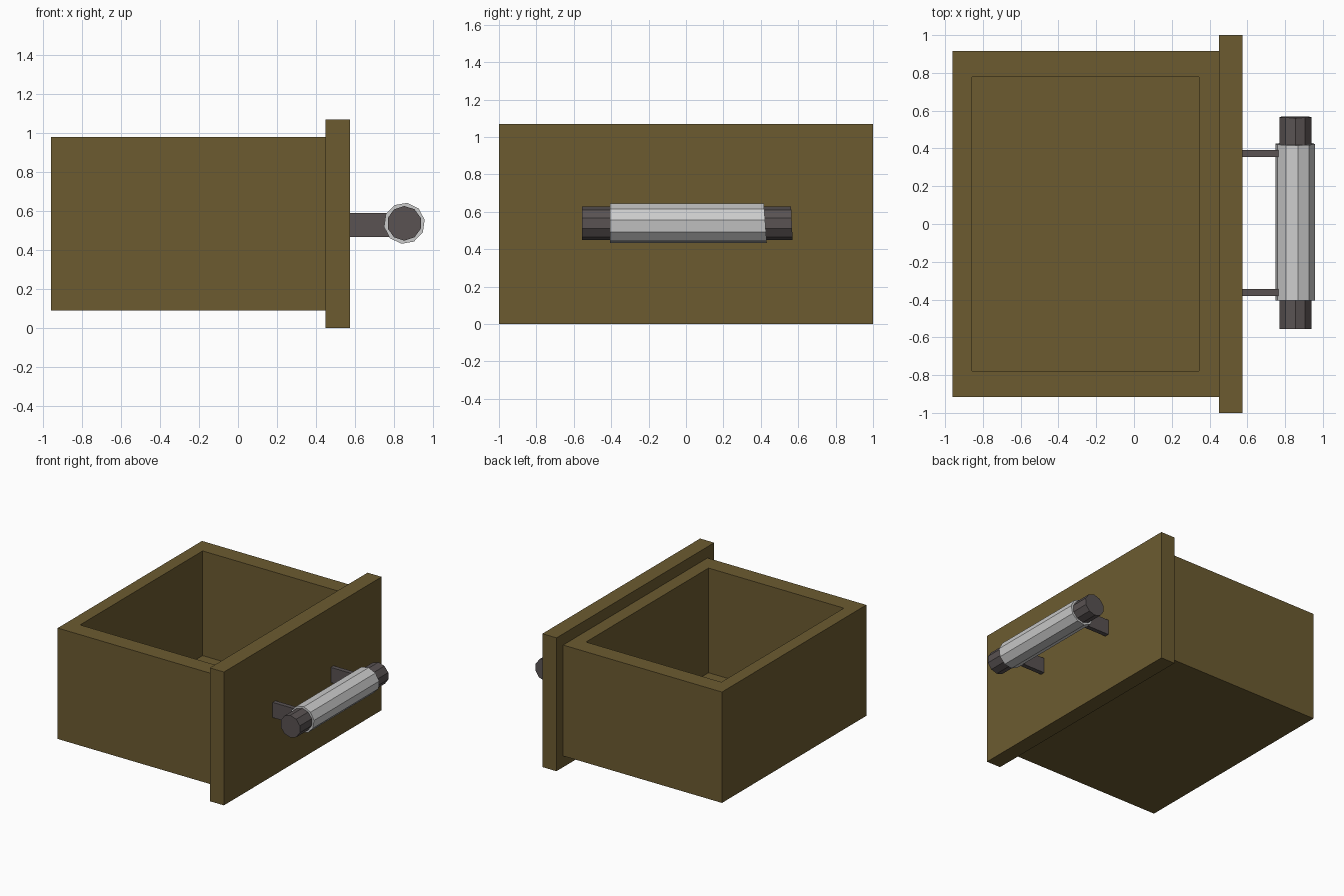
import bpy, bmesh
from math import cos, sin, pi, radians

if "Cube" in bpy.data.objects:
    bpy.data.objects.remove(bpy.data.objects["Cube"])


def material(name, rgb):
    m = bpy.data.materials.new(name)
    m.diffuse_color = (*rgb, 1)
    m.use_nodes = True
    m.node_tree.nodes["Principled BSDF"].inputs["Base Color"].default_value = m.diffuse_color
    return m


wood = material("brown_wood", (0.15, 0.105, 0.03))
dark = material("dark_metal", (0.10, 0.085, 0.085))
light = material("pale_metal", (0.55, 0.55, 0.53))


def finish(bm, name, mat):
    bmesh.ops.recalc_face_normals(bm, faces=bm.faces[:])
    me = bpy.data.meshes.new(name)
    bm.to_mesh(me)
    bm.free()
    me.materials.append(mat)
    ob = bpy.data.objects.new(name, me)
    bpy.context.collection.objects.link(ob)
    return ob


def box_mesh(lo, hi):
    bm = bmesh.new()
    bmesh.ops.create_cube(bm, size=1)
    for v in bm.verts:
        v.co = [lo[i] if v.co[i] < 0 else hi[i] for i in range(3)]
    return bm


def rod(name, r, y0, y1, phase, slant, mat, cx=0.854, cz=0.538, sides=10):
    """Faceted rod along y; slant tips the +y end face slightly."""
    bm = bmesh.new()
    rings = []
    for y, s in ((y0, 0), (y1, slant)):
        ring = []
        for k in range(sides):
            a = radians(phase) + 2 * pi * k / sides
            ring.append(bm.verts.new((cx + r * cos(a), y - s * sin(a), cz + r * sin(a))))
        rings.append(ring)
        bm.faces.new(ring)
    for k in range(sides):
        n = (k + 1) % sides
        bm.faces.new((rings[0][k], rings[0][n], rings[1][n], rings[1][k]))
    return finish(bm, name, mat)


# Drawer box: top face inset to the rim, then pushed down to the inner floor
bm = box_mesh((-0.96, -0.915, 0.09), (0.45, 0.915, 0.98))
top = max(bm.faces, key=lambda f: f.calc_center_median().z)
bmesh.ops.inset_individual(bm, faces=[top], thickness=0.1)
for v in top.verts:
    v.co.x = -0.858 if v.co.x < -0.25 else 0.344
    v.co.y = 0.777 if v.co.y > 0 else -0.777
ext = bmesh.ops.extrude_discrete_faces(bm, faces=[top])
for v in ext["faces"][0].verts:
    v.co.z = 0.14
finish(bm, "drawer_box", wood)

# Front panel
finish(box_mesh((0.45, -1, 0), (0.575, 1, 1.07)), "front_panel", wood)

# Handle brackets
for side, y in (("left", -0.363), ("right", 0.373)):
    finish(box_mesh((0.575, y - 0.018, 0.468), (0.82, y + 0.018, 0.59)),
           f"handle_bracket_{side}", dark)

# Handle bar and grip sleeve
rod("handle_bar", 0.089, -0.556, 0.566, 18, 0.004, dark)
rod("handle_grip", 0.106, -0.405, 0.424, 10, 0.008, light)
